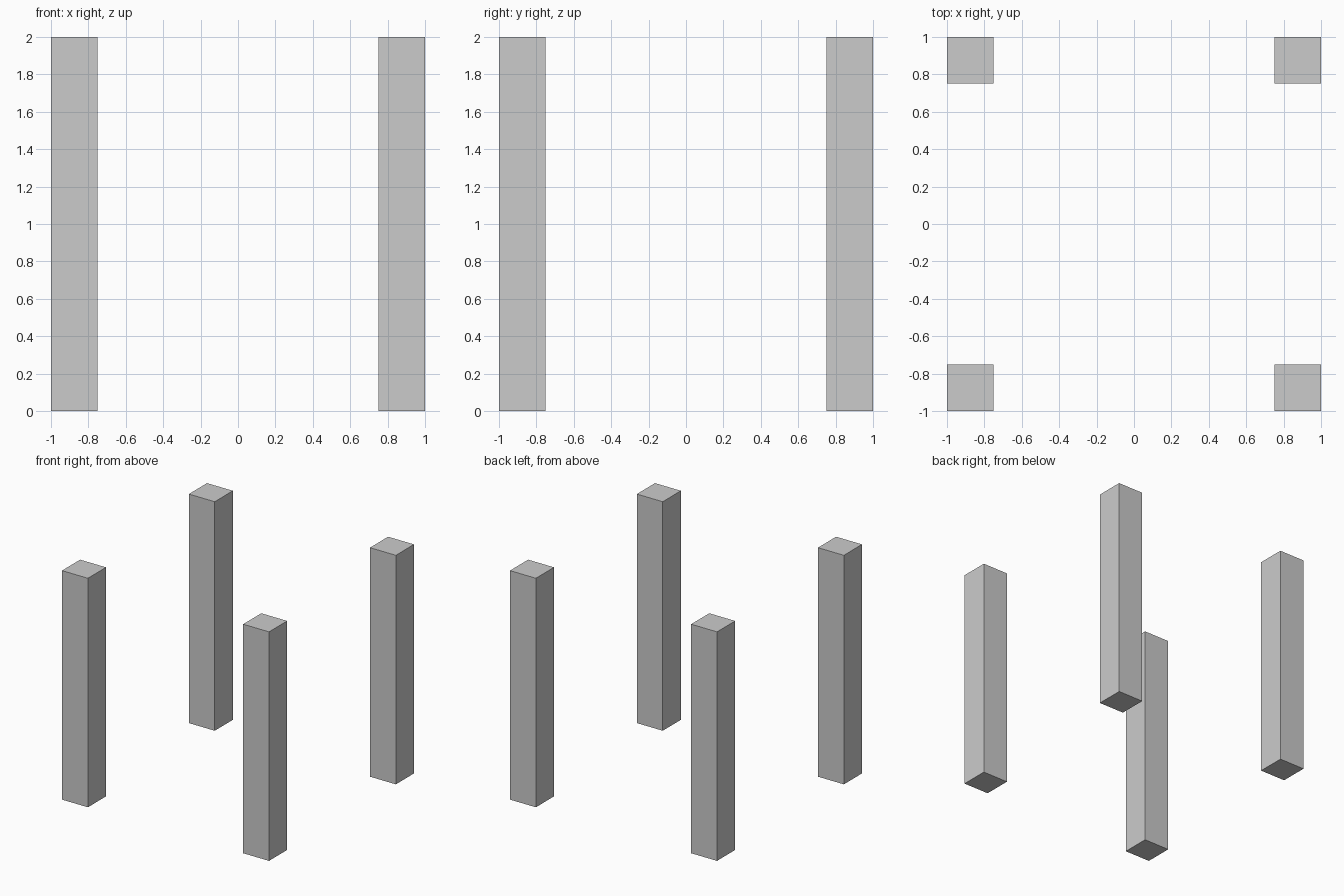
import bpy

if "Cube" in bpy.data.objects:
    bpy.data.objects.remove(bpy.data.objects["Cube"])

WIDTH = 0.25
HEIGHT = 2.0
OFFSET = 1.0 - WIDTH / 2


def add_post(name, x, y):
    bpy.ops.mesh.primitive_cube_add(size=1, location=(x, y, HEIGHT / 2))
    post = bpy.context.object
    post.name = name
    post.scale = (WIDTH, WIDTH, HEIGHT)
    bpy.ops.object.transform_apply(location=False, rotation=False, scale=True)


# Four square posts, one at each corner
for depth, sy in (("front", -1), ("back", 1)):
    for side, sx in (("left", -1), ("right", 1)):
        add_post(f"{depth}_{side}_post", sx * OFFSET, sy * OFFSET)
